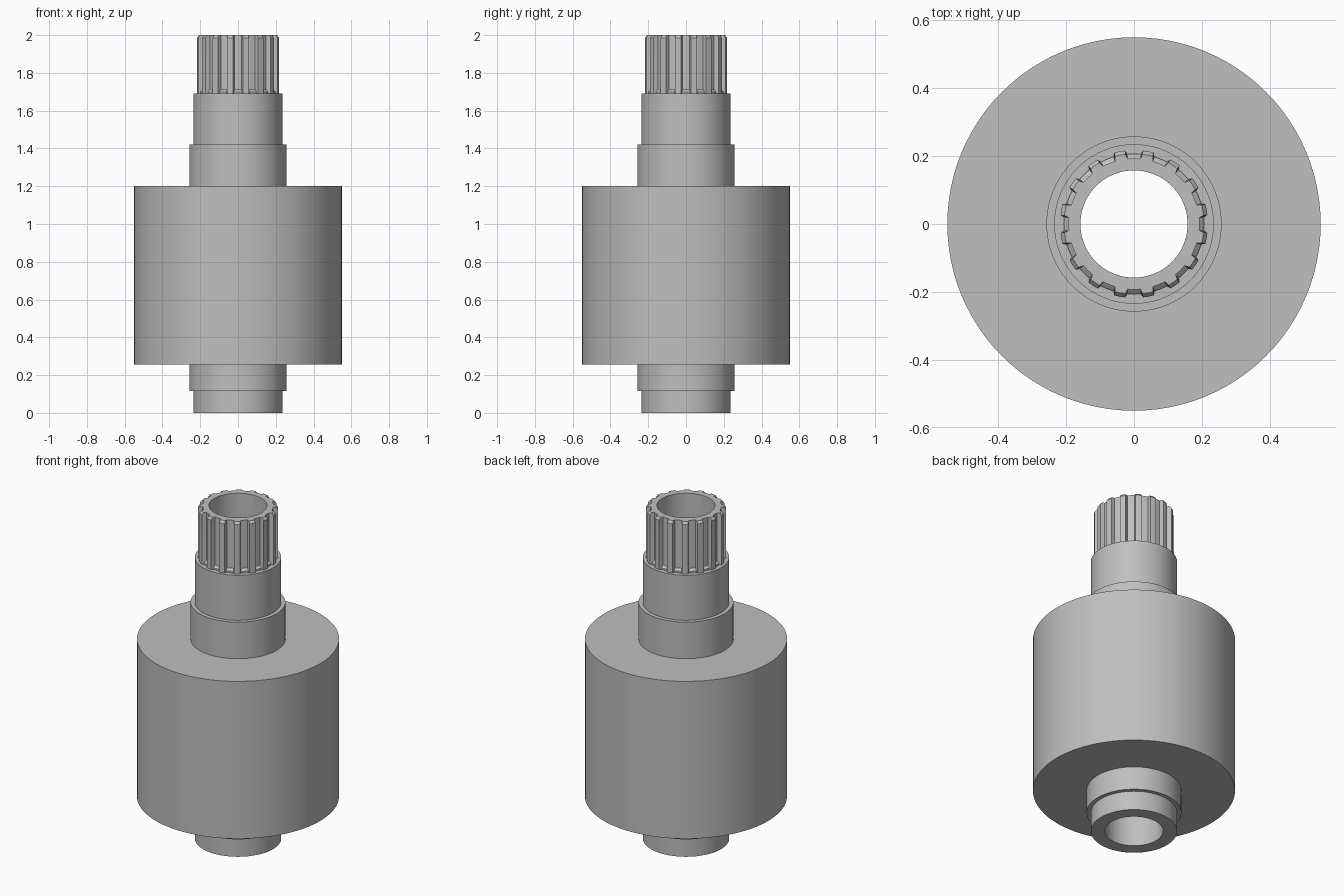
import bpy, bmesh, math

cube = bpy.data.objects.get("Cube")
if cube:
    bpy.data.objects.remove(cube, do_unlink=True)

steel = bpy.data.materials.new("grey_steel")
steel.use_nodes = True
GREY = (0.52, 0.52, 0.52, 1)
steel.diffuse_color = GREY
steel.node_tree.nodes["Principled BSDF"].inputs["Base Color"].default_value = GREY

BORE = 0.158


def loft(name, rings, closed):
    """Skin a list of rings, each a list of (radius, angle, z)."""
    bm = bmesh.new()
    rows = [[bm.verts.new((r * math.cos(a), r * math.sin(a), z)) for r, a, z in ring]
            for ring in rings]
    pairs = list(zip(rows, rows[1:]))
    if closed:
        pairs.append((rows[-1], rows[0]))
    for low, high in pairs:
        for i in range(len(low)):
            j = (i + 1) % len(low)
            bm.faces.new((low[i], low[j], high[j], high[i]))
    bmesh.ops.recalc_face_normals(bm, faces=bm.faces)
    mesh = bpy.data.meshes.new(name)
    bm.to_mesh(mesh)
    bm.free()
    mesh.materials.append(steel)
    obj = bpy.data.objects.new(name, mesh)
    bpy.context.collection.objects.link(obj)
    bpy.ops.object.select_all(action='DESELECT')
    obj.select_set(True)
    bpy.context.view_layer.objects.active = obj
    bpy.ops.object.shade_smooth_by_angle(angle=math.radians(25))


def lathe(name, profile, sides=96):
    loft(name, [[(r, math.tau * i / sides, z) for i in range(sides)]
                for r, z in profile], True)


# Hollow stepped shaft with the drum between its journals
JOURNAL, COLLAR, DRUM = 0.235, 0.258, 0.55
lathe("stepped_shaft_and_drum", [
    (BORE, 0), (JOURNAL, 0), (JOURNAL, 0.115), (COLLAR, 0.115), (COLLAR, 0.255),
    (DRUM, 0.255), (DRUM, 1.2), (COLLAR, 1.2), (COLLAR, 1.42),
    (JOURNAL, 1.42), (JOURNAL, 1.69), (BORE, 1.69)])

# Splined end: tapered teeth, chamfered at the top, grooves running out at the foot
TEETH = 16
PITCH = math.tau / TEETH
TOOTH = [(-0.098, False), (-0.075, True), (0, True), (0.075, True),
         (0.098, False), (PITCH / 2, False)]


def spline_ring(z, root, tip):
    return [(tip if on_tip else root, (k + 0.5) * PITCH + a, z)
            for k in range(TEETH) for a, on_tip in TOOTH]


loft("splined_end", [
    spline_ring(1.69, 0.207, 0.218), spline_ring(1.70, 0.207, 0.218),
    spline_ring(1.712, 0.193, 0.218), spline_ring(1.986, 0.193, 0.218),
    spline_ring(2.0, 0.193, 0.207), spline_ring(2.0, BORE, BORE),
    spline_ring(1.69, BORE, BORE)], False)
